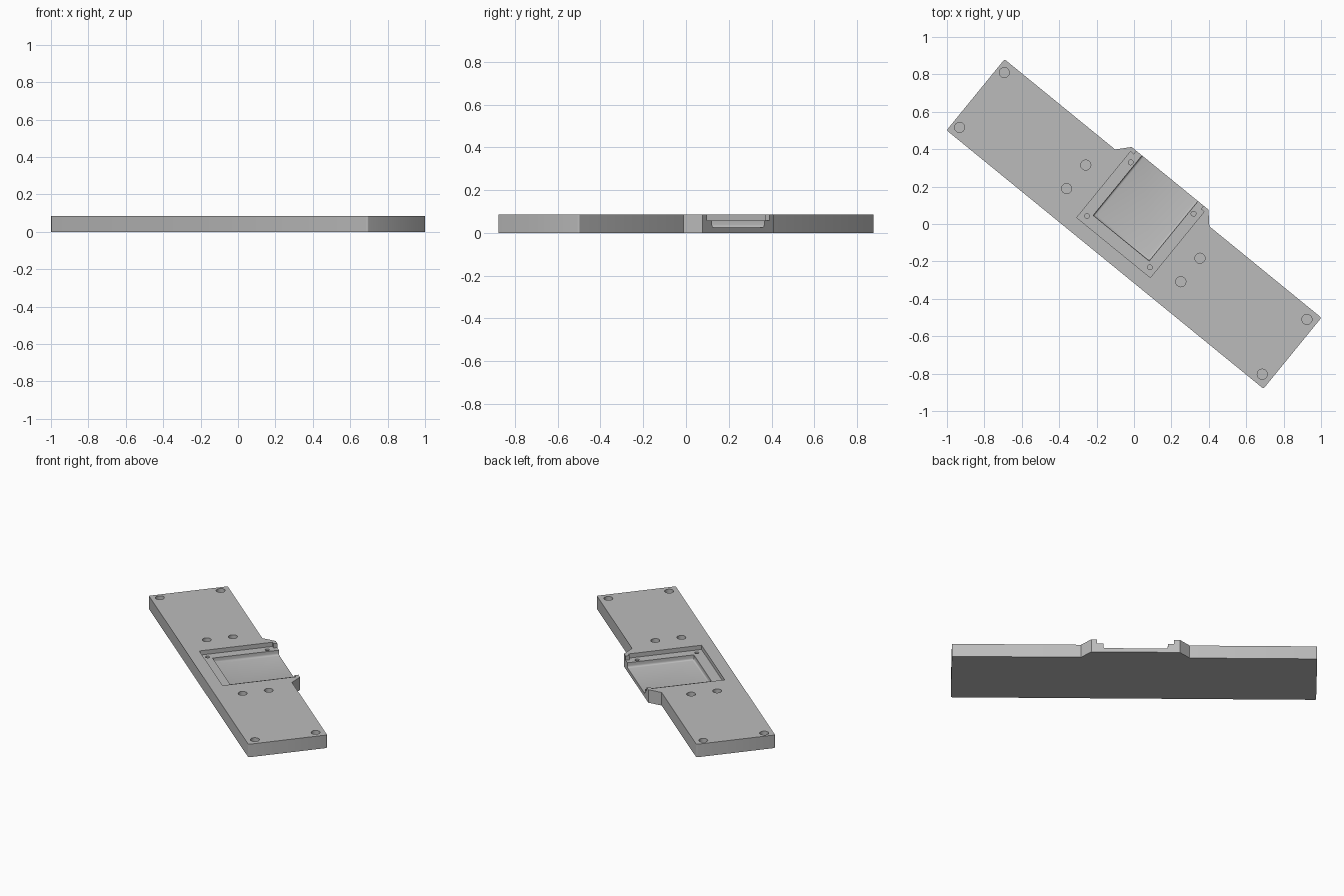
import bpy, bmesh, math
from mathutils import Matrix

if "Cube" in bpy.data.objects:
    bpy.data.objects.remove(bpy.data.objects["Cube"])

TURN = Matrix.Rotation(math.radians(-39.2), 4, 'Z')
HEIGHT = 0.086
LEDGE = 0.058
FLOOR = 0.026
MID = -0.005          # lengthwise centre of the pocket and holes

grey = bpy.data.materials.new("plain grey")
grey.diffuse_color = (0.5, 0.5, 0.5, 1)
grey.use_nodes = True
grey.node_tree.nodes["Principled BSDF"].inputs["Base Color"].default_value = grey.diffuse_color


def prism(name, pts, z0, z1, bevel=None, width=0.0, segments=3):
    """Extrude an outline upward; round the edges chosen by the bevel rule."""
    bm = bmesh.new()
    face = bm.faces.new([bm.verts.new((x, y, z0)) for x, y in pts])
    ext = bmesh.ops.extrude_face_region(bm, geom=[face])
    for v in ext["geom"]:
        if isinstance(v, bmesh.types.BMVert):
            v.co.z = z1
    bmesh.ops.recalc_face_normals(bm, faces=bm.faces)
    if bevel:
        bmesh.ops.bevel(bm, geom=[e for e in bm.edges if bevel(*e.verts)],
                        offset=width, segments=segments, profile=0.5,
                        affect='EDGES')
    bm.transform(TURN)
    mesh = bpy.data.meshes.new(name)
    bm.to_mesh(mesh)
    bm.free()
    mesh.materials.append(grey)
    obj = bpy.data.objects.new(name, mesh)
    bpy.context.collection.objects.link(obj)
    return obj


def cut(target, cutter):
    mod = target.modifiers.new("cut", 'BOOLEAN')
    mod.operation = 'DIFFERENCE'
    mod.solver = 'EXACT'
    mod.object = cutter
    bpy.context.view_layer.objects.active = target
    bpy.ops.object.modifier_apply(modifier=mod.name)
    bpy.data.objects.remove(cutter, do_unlink=True)


def circle(x, y, r, n):
    return [(x + r * math.cos(math.tau * i / n), y + r * math.sin(math.tau * i / n))
            for i in range(n)]


# Long plate with a flared tab on its back edge, end corners slightly rounded
L, W = 1.093, 0.245
outline = [(-L, -W), (L, -W), (L, W), (MID + 0.325, W), (MID + 0.265, 0.311),
           (MID - 0.265, 0.311), (MID - 0.325, W), (-L, W)]
plate = prism("mounting_plate", outline, 0, HEIGHT,
              lambda a, b: abs(a.co.z - b.co.z) > 0.01 and abs(a.co.x) > 1, 0.008)

# Shallow pocket, narrowing to an opening through the tab
pocket = [(MID - 0.254, -0.167), (MID + 0.254, -0.167), (MID + 0.254, 0.288),
          (MID + 0.231, 0.288), (MID + 0.231, 0.4), (MID - 0.231, 0.4),
          (MID - 0.231, 0.288), (MID - 0.254, 0.288)]
cut(plate, prism("pocket_cutter", pocket, LEDGE, 0.2))

# Deeper tray inside the pocket, rounded along the bottom
tray = [(MID - 0.193, -0.102), (MID + 0.193, -0.102), (MID + 0.193, 0.4), (MID - 0.193, 0.4)]
cut(plate, prism("tray_cutter", tray, FLOOR, 0.2,
                 lambda a, b: a.co.z < 0.1 and b.co.z < 0.1, 0.012))

# Blind screw holes: end pairs, inner pairs and small ones on the ledge
for side in (-1, 1):
    for x, ys, r, z, n in ((1.044, (-0.189, 0.189), 0.027, 0.04, 28),
                           (0.394, (-0.081, 0.081), 0.027, 0.04, 28),
                           (0.217, (-0.126, 0.244), 0.013, 0.03, 18)):
        for y in ys:
            cut(plate, prism("hole_cutter", circle(MID + side * x, y, r, n), z, 0.2))

# Smooth the round walls and keep the edges crisp
bpy.ops.object.select_all(action='DESELECT')
plate.select_set(True)
bpy.context.view_layer.objects.active = plate
bpy.ops.object.shade_smooth_by_angle(angle=math.radians(35))
